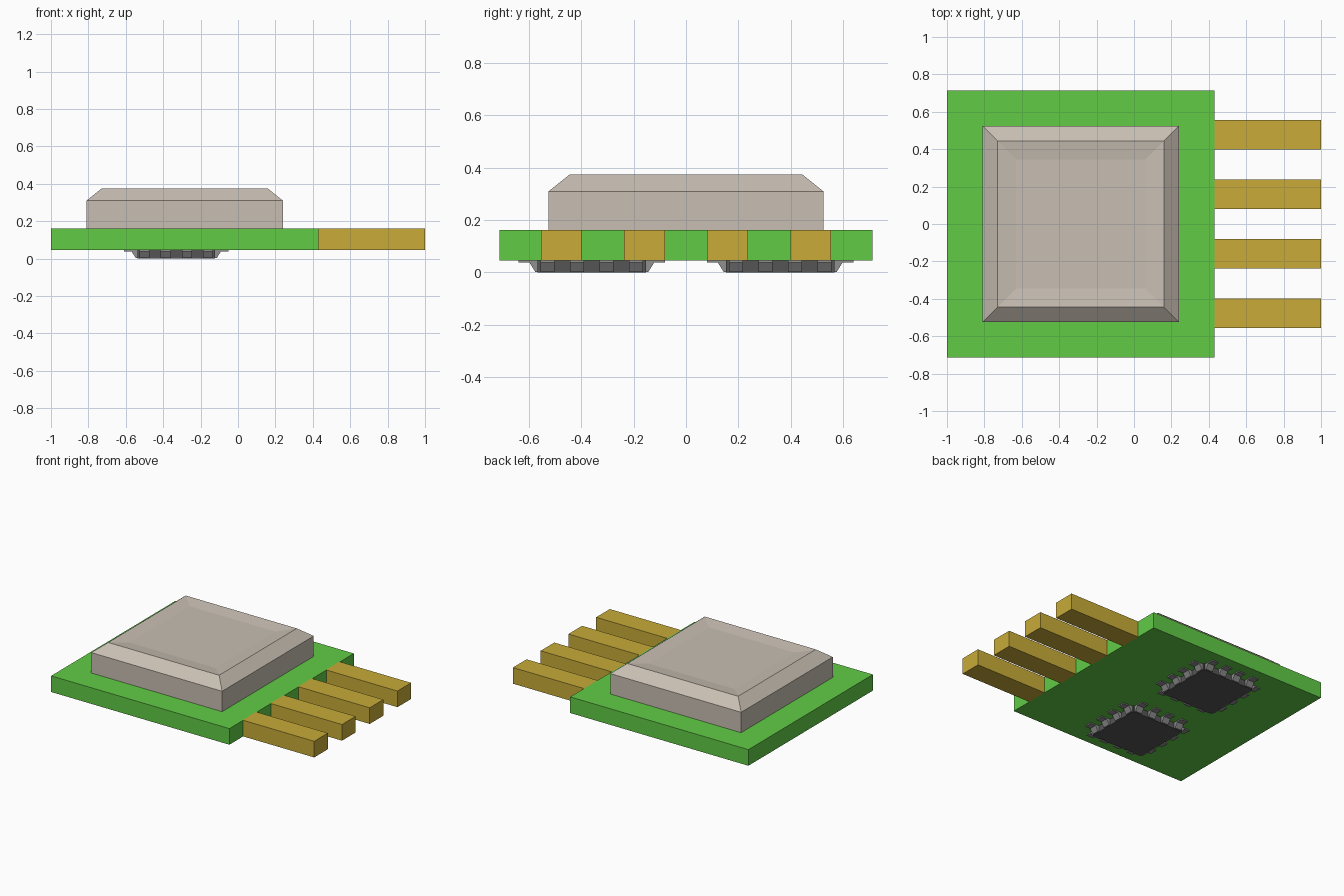
import bpy, bmesh

if "Cube" in bpy.data.objects:
    bpy.data.objects.remove(bpy.data.objects["Cube"])


def material(name, rgb):
    m = bpy.data.materials.new(name)
    m.diffuse_color = (*rgb, 1)
    m.use_nodes = True
    m.node_tree.nodes["Principled BSDF"].inputs["Base Color"].default_value = m.diffuse_color
    return m


GREEN = material("board_green", (0.12, 0.60, 0.06))
GOLD = material("contact_gold", (0.58, 0.41, 0.04))
BEIGE = material("cover_beige", (0.58, 0.52, 0.45))
DARK = material("chip_dark", (0.09, 0.09, 0.09))
METAL = material("lead_grey", (0.28, 0.28, 0.28))


def finish(name, bm, mat):
    bmesh.ops.recalc_face_normals(bm, faces=bm.faces[:])
    me = bpy.data.meshes.new(name)
    bm.to_mesh(me)
    bm.free()
    me.materials.append(mat)
    ob = bpy.data.objects.new(name, me)
    bpy.context.collection.objects.link(ob)
    return ob


def stack(name, cx, cy, levels, mat):
    """Rectangular rings (half x, half y, z) joined into a closed solid."""
    bm = bmesh.new()
    rings = [[bm.verts.new((cx + sx * hx, cy + sy * hy, z))
              for sx, sy in ((-1, -1), (1, -1), (1, 1), (-1, 1))]
             for hx, hy, z in levels]
    for a, b in zip(rings, rings[1:]):
        for i in range(4):
            j = (i + 1) % 4
            bm.faces.new((a[i], a[j], b[j], b[i]))
    bm.faces.new(rings[0])
    bm.faces.new(rings[-1])
    return finish(name, bm, mat)


# circuit board
stack("board", -0.285, 0, [(0.715, 0.713, 0.045), (0.715, 0.713, 0.162)], GREEN)

# edge contacts
for i in range(4):
    y = -0.477 + i * 0.318
    stack(f"contact_{i + 1}", 0.7125, y,
          [(0.2875, 0.078, 0.045), (0.2875, 0.078, 0.162)], GOLD)

# bevelled cover with a shallow dished top
stack("cover", -0.285, 0,
      [(0.525, 0.525, 0.16), (0.525, 0.525, 0.31), (0.445, 0.445, 0.374),
       (0.345, 0.345, 0.362)], BEIGE)

# bent lead profile: (outward distance, z), running foot to shoulder and back
LEAD = [(0.28, 0.047), (0.28, 0.037), (0.238, 0.037), (0.216, 0.002),
        (0.19, 0.002), (0.19, 0.047)]


def leads(name, cx, cy):
    bm = bmesh.new()
    for dx, dy in ((1, 0), (0, 1), (-1, 0), (0, -1)):
        for k in range(4):
            t = (k - 1.5) * 0.113
            sides = [[bm.verts.new((cx + dx * r - dy * (t + w),
                                    cy + dy * r + dx * (t + w), z))
                      for r, z in LEAD] for w in (-0.027, 0.027)]
            bm.faces.new(sides[0])
            bm.faces.new(sides[1])
            for i in range(len(LEAD)):
                j = (i + 1) % len(LEAD)
                bm.faces.new((sides[0][i], sides[0][j], sides[1][j], sides[1][i]))
    finish(name, bm, METAL)


# two chips with leads on all four sides, under the board
for label, y in (("front", -0.36), ("back", 0.36)):
    stack(f"{label}_chip", -0.33, y, [(0.207, 0.207, 0), (0.207, 0.207, 0.047)], DARK)
    leads(f"{label}_chip_leads", -0.33, y)
